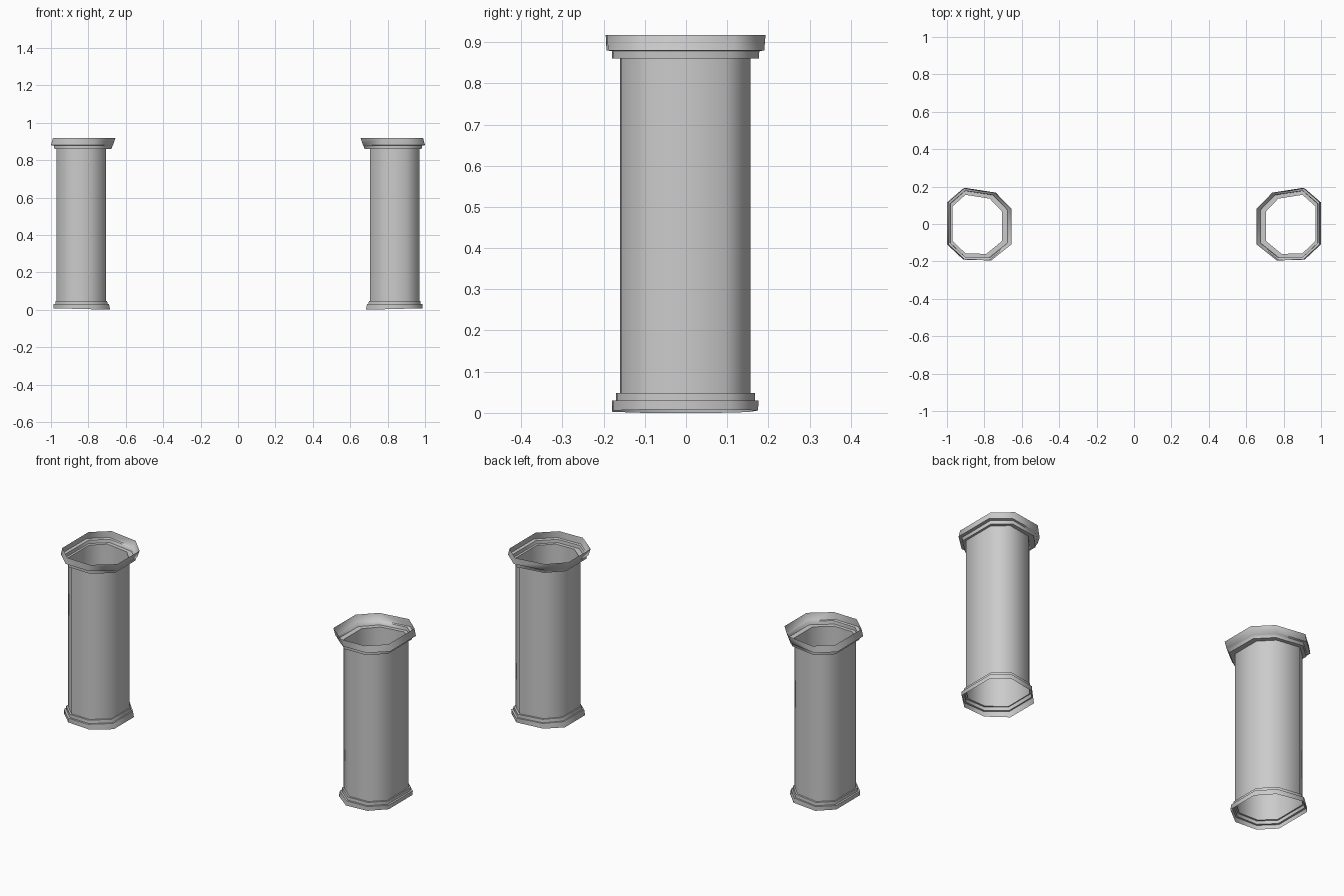
import bpy, bmesh, math

if "Cube" in bpy.data.objects:
    bpy.data.objects.remove(bpy.data.objects["Cube"])

# Uneven octagon cross-section: u runs outer side -> inner side (0..1), v front -> back (-1..1)
OCT = [(0, .61), (.26, 1), (.75, .87), (1, .43), (1, -.56), (.68, -1), (.26, -.98), (0, -.56)]


def ring(bm, z_out, z_in, x0, x1, y0, y1):
    verts = []
    for u, v in OCT:
        x = x0 + (x1 - x0) * u
        y = (y0 + y1) / 2 + v * (y1 - y0) / 2
        verts.append(bm.verts.new((x, y, z_out + (z_in - z_out) * u)))
    return verts


def tube(name, sections):
    """Open sheet tube through the sections, mirrored to the other side."""
    bm = bmesh.new()
    rings = [ring(bm, *s) for s in sections]
    n = len(OCT)
    for a, b in zip(rings, rings[1:]):
        for i in range(n):
            j = (i + 1) % n
            bm.faces.new((a[i], a[j], b[j], b[i]))
    bmesh.ops.recalc_face_normals(bm, faces=bm.faces)
    mesh = bpy.data.meshes.new(name)
    bm.to_mesh(mesh)
    bm.free()
    ob = bpy.data.objects.new(name, mesh)
    bpy.context.collection.objects.link(ob)
    bpy.ops.object.select_all(action='DESELECT')
    ob.select_set(True)
    bpy.context.view_layer.objects.active = ob
    bpy.ops.object.shade_smooth_by_angle(angle=math.radians(60))
    mod = ob.modifiers.new("Mirror", 'MIRROR')
    mod.use_mirror_merge = False
    return ob


SHAFT = (-.970, -.705, -.160, .156)

# Stepped foot
tube("column_base", [
    (.008, .0, -.987, -.684, -.179, .175),
    (.030, .030, -.987, -.690, -.180, .176),
    (.030, .030, -.977, -.697, -.170, .167),
    (.048, .048, -.977, -.700, -.170, .167),
    (.048, .048) + SHAFT,
])
# Plain shaft
tube("column_shaft", [(.048, .048) + SHAFT, (.860, .860) + SHAFT])
# Stepped, flared head
tube("column_capital", [
    (.860, .860) + SHAFT,
    (.860, .860, -.982, -.677, -.180, .177),
    (.878, .878, -.984, -.670, -.180, .178),
    (.880, .880, -1.0, -.668, -.193, .190),
    (.917, .917, -.990, -.656, -.195, .193),
])
